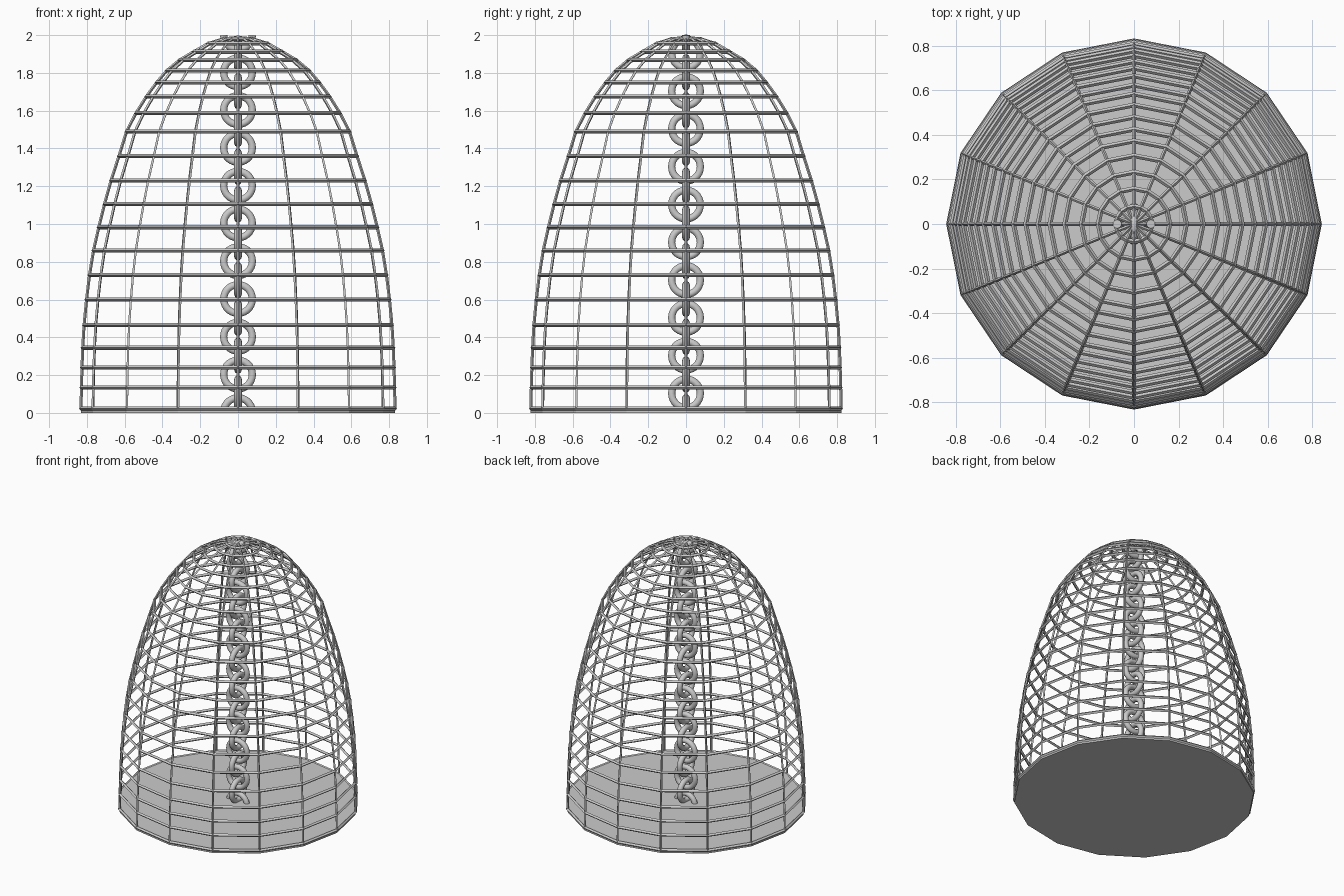
import bpy
from math import sin, cos, pi

if "Cube" in bpy.data.objects:
    bpy.data.objects.remove(bpy.data.objects["Cube"])

SIDES = 16
SQUASH = 0.988  # cage is very slightly narrower front to back

# (radius, height) of each hoop, from the crown down to the base
PROFILE = [(0.08, 1.98), (0.16, 1.955), (0.235, 1.912), (0.31, 1.868),
           (0.377, 1.812), (0.43, 1.75), (0.485, 1.675), (0.54, 1.587),
           (0.59, 1.49), (0.63, 1.36), (0.672, 1.23), (0.707, 1.105),
           (0.737, 0.983), (0.765, 0.86), (0.786, 0.73), (0.802, 0.60),
           (0.815, 0.465), (0.822, 0.345), (0.826, 0.24), (0.829, 0.135),
           (0.831, 0.022)]


def tubes(name, paths, radius, cyclic=False, resolution=0, smooth=False):
    """One object holding a bevelled tube along every path."""
    curve = bpy.data.curves.new(name, 'CURVE')
    curve.dimensions = '3D'
    curve.bevel_depth = radius
    curve.bevel_resolution = resolution
    curve.use_fill_caps = not cyclic
    for path in paths:
        spline = curve.splines.new('POLY')
        spline.points.add(len(path) - 1)
        for point, co in zip(spline.points, path):
            point.co = (*co, 1)
        spline.use_cyclic_u = cyclic
        spline.use_smooth = smooth
    obj = bpy.data.objects.new(name, curve)
    bpy.context.collection.objects.link(obj)
    bpy.ops.object.select_all(action='DESELECT')
    obj.select_set(True)
    bpy.context.view_layer.objects.active = obj
    bpy.ops.object.convert(target='MESH')
    return obj


def polar(r, i, z):
    a = 2 * pi * i / SIDES
    return (r * cos(a), r * sin(a) * SQUASH, z)


def link(z, facing_front, start=0.0, sweep=2 * pi, steps=28):
    """Circle or arc in the XZ plane (facing front) or the YZ plane."""
    closed = sweep > 6
    count = steps if closed else steps + 1
    path = []
    for i in range(count):
        a = start + sweep * i / steps
        u, h = 0.076 * cos(a), z + 0.076 * sin(a)
        path.append((u, 0, h) if facing_front else (0, u, h))
    return path


# cage hoops
tubes("cage_hoops", [[polar(r, i, z) for i in range(SIDES)] for r, z in PROFILE],
      0.011, cyclic=True)

# cage ribs meeting at the crown
tubes("cage_ribs", [[(0, 0, 1.988)] + [polar(r, i, z) for r, z in PROFILE]
                    for i in range(SIDES)], 0.008)

# solid floor
bpy.ops.mesh.primitive_cylinder_add(vertices=SIDES, radius=0.832, depth=0.026,
                                    location=(0, 0, 0.013), rotation=(0, 0, pi / 2))
floor = bpy.context.object
floor.name = "floor"
bpy.ops.object.transform_apply(location=True, rotation=True, scale=True)
floor.scale.y = SQUASH

# hanging chain of alternating round links
tubes("chain_links", [link(0.1 * k + 0.003, k % 2 == 0) for k in range(1, 20)],
      0.020, cyclic=True, resolution=3, smooth=True)

# half links where the chain meets the crown and the floor
tubes("chain_end_links", [link(2.0, True, pi, pi, 14), link(0.004, True, 0, pi, 14)],
      0.020, resolution=3, smooth=True)
